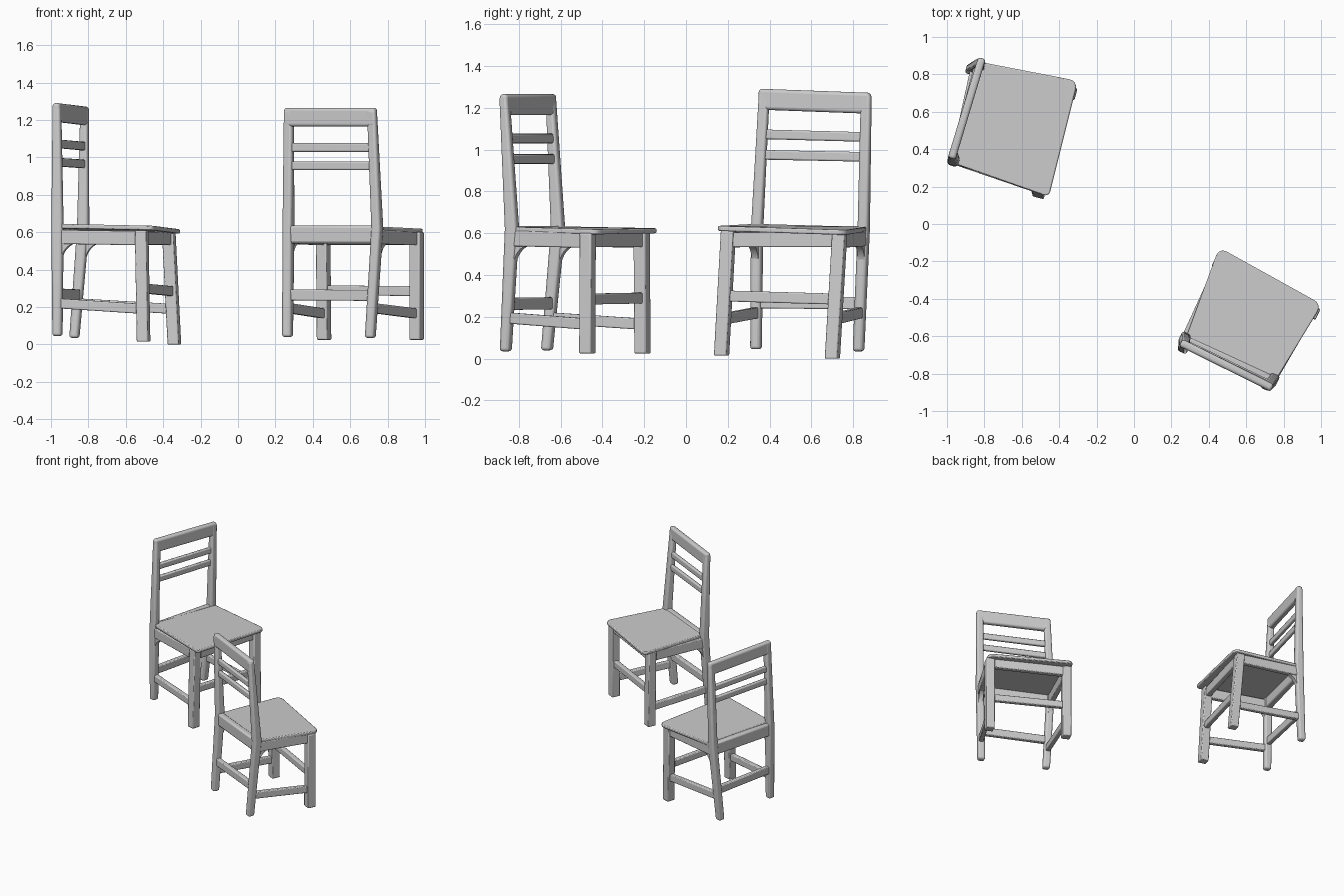
import bpy, bmesh, math
from mathutils import Vector as V

if "Cube" in bpy.data.objects:
    bpy.data.objects.remove(bpy.data.objects["Cube"])

UP = V((0, 0, 1))


def finish(name, bm, bevel=0.006, segments=2):
    bmesh.ops.recalc_face_normals(bm, faces=bm.faces)
    me = bpy.data.meshes.new(name)
    bm.to_mesh(me)
    bm.free()
    ob = bpy.data.objects.new(name, me)
    bpy.context.collection.objects.link(ob)
    if bevel:
        m = ob.modifiers.new("rounding", 'BEVEL')
        m.width, m.segments = bevel, segments
        m.limit_method, m.angle_limit = 'ANGLE', math.radians(40)
    bpy.ops.object.select_all(action='DESELECT')
    bpy.context.view_layer.objects.active = ob
    ob.select_set(True)
    bpy.ops.object.shade_smooth_by_angle(angle=math.radians(35))
    return ob


def loft(name, loops, **kw):
    """Skin a stack of equal point loops and cap both ends."""
    bm = bmesh.new()
    rings = [[bm.verts.new(p) for p in loop] for loop in loops]
    n = len(rings[0])
    for a, b in zip(rings, rings[1:]):
        for i in range(n):
            j = (i + 1) % n
            bm.faces.new((a[i], a[j], b[j], b[i]))
    bm.faces.new(rings[0])
    bm.faces.new(rings[-1])
    return finish(name, bm, **kw)


def rect(c, a, b, w, h):
    return [c + a * (w / 2 * i) + b * (h / 2 * j)
            for i, j in ((-1, -1), (1, -1), (1, 1), (-1, 1))]


def beam(name, p, q, thick, height, **kw):
    side = (q - p).cross(UP).normalized()
    return loft(name, [rect(c, side, UP, thick, height) for c in (p, q)], **kw)


def at(path, z):
    """Point on an upright path at height z."""
    for a, b in zip(path, path[1:]):
        if z <= b.z or b is path[-1]:
            return a.lerp(b, (z - a.z) / (b.z - a.z))


def chair(tag, posts, legs, seat, d):
    posts = [[V(p) for p in path] for path in posts]
    legs = [[V(p) for p in path] for path in legs]
    u = (posts[1][1] - posts[0][1])
    u.z = 0
    u.normalize()
    f = V((-u.y, u.x, 0))
    if f.dot(legs[0][1] - posts[0][1]) < 0:
        f = -f

    # upright members
    for i, side in enumerate(("first", "second")):
        sizes = ((.052, .05), (.052, .062), (.05, .042))
        loft(f"{tag}_back_post_{side}",
             [rect(c, u, f, *s) for c, s in zip(posts[i], sizes)],
             bevel=.014, segments=3)
        loft(f"{tag}_front_leg_{side}",
             [rect(c, u, f, .062, .062) for c in legs[i]])

        # side apron, stretcher and curved bracket
        beam(f"{tag}_side_apron_{side}", at(posts[i], .575), at(legs[i], .568), .038, .075)
        beam(f"{tag}_side_stretcher_{side}", at(posts[i], d["side"][0]),
             at(legs[i], d["side"][1]), .034, .053)
        base = at(posts[i], .5)
        base.z = 0
        run = at(legs[i], .55) - base
        run.z = 0
        run.normalize()
        cross = run.cross(UP)
        x0, length, low, top = .02, .10, .43, .545
        prof = [(x0, top + .02), (x0 + length, top + .02)]
        for k in range(9):
            t = math.pi / 2 * (1 - k / 8)
            prof.append((x0 + length * (1 - math.cos(t)),
                         low + (top - low) * math.sin(t)))
        loft(f"{tag}_bracket_{side}",
             [[base + run * x + UP * z + cross * s for x, z in prof]
              for s in (-.016, .016)], bevel=0)

    # crosswise rails at the front, back and backrest
    def across(name, pair, zs, thick, height, extra=0, back=0, **kw):
        p, q = at(pair[0], zs[0]), at(pair[1], zs[1])
        e = (q - p).normalized() * extra
        beam(f"{tag}_{name}", p - e - f * back, q + e - f * back, thick, height, **kw)

    across("front_apron", legs, (.568, .568), .04, .07)
    across("back_apron", posts, (.588, .588), .046, .095, bevel=.012)
    across("front_stretcher", legs, d["front"], .034, .052)
    across("back_stretcher", posts, d["back"], .034, .058)
    for name, zs in zip(("lower_slat", "upper_slat"), d["slats"]):
        across(name, posts, zs, .026, .046, bevel=.008)
    across("top_rail", posts, d["top"], .042, .1, extra=.024, bevel=.016, segments=4)

    # seat board with rounded front corners
    bm = bmesh.new()
    top = [bm.verts.new(p) for p in seat]
    bot = [bm.verts.new(V(p) - UP * .024) for p in seat]
    bm.faces.new(top)
    bm.faces.new(bot)
    for i in range(4):
        j = (i + 1) % 4
        bm.faces.new((top[i], top[j], bot[j], bot[i]))
    for k, r in ((2, .045), (3, .03)) if tag == "left_chair" else ((2, .045), (3, .045)):
        e = bm.edges.get((top[k], bot[k]))
        res = bmesh.ops.bevel(bm, geom=[e], offset=r, segments=4,
                              profile=.5, affect='EDGES')
        # keep track of the surviving corner edges
        if k == 2:
            bm.verts.ensure_lookup_table()
            near = lambda c: min(bm.verts, key=lambda v: (v.co - c).length)
            top[3], bot[3] = near(V(seat[3])), near(V(seat[3]) - UP * .024)
    finish(f"{tag}_seat", bm, bevel=.006)


chair("left_chair",
      posts=[[(-.965, .335, .045), (-.965, .34, .62), (-.968, .375, 1.28)],
             [(-.875, .825, .035), (-.828, .85, .62), (-.82, .862, 1.262)]],
      legs=[[(-.505, .17, .015), (-.515, .203, .61)],
            [(-.34, .70, 0), (-.37, .735, .595)]],
      seat=[(-.965, .325, .645), (-.80, .862, .63), (-.30, .765, .615), (-.455, .145, .635)],
      d=dict(side=(.22, .19), front=(.30, .285), back=(.27, .265),
             slats=((.975, .965), (1.073, 1.06)), top=(1.24, 1.222)))

chair("right_chair",
      posts=[[(.265, -.665, .04), (.27, -.612, .62), (.272, -.647, 1.255)],
             [(.707, -.862, .035), (.745, -.832, .62), (.716, -.868, 1.255)]],
      legs=[[(.46, -.208, .025), (.455, -.212, .605)],
            [(.955, -.472, .025), (.955, -.47, .6)]],
      seat=[(.275, -.615, .633), (.765, -.825, .63), (1.005, -.43, .618), (.455, -.125, .624)],
      d=dict(side=(.195, .165), front=(.29, .285), back=(.265, .262),
             slats=((.955, .955), (1.053, 1.053)), top=(1.215, 1.215)))
